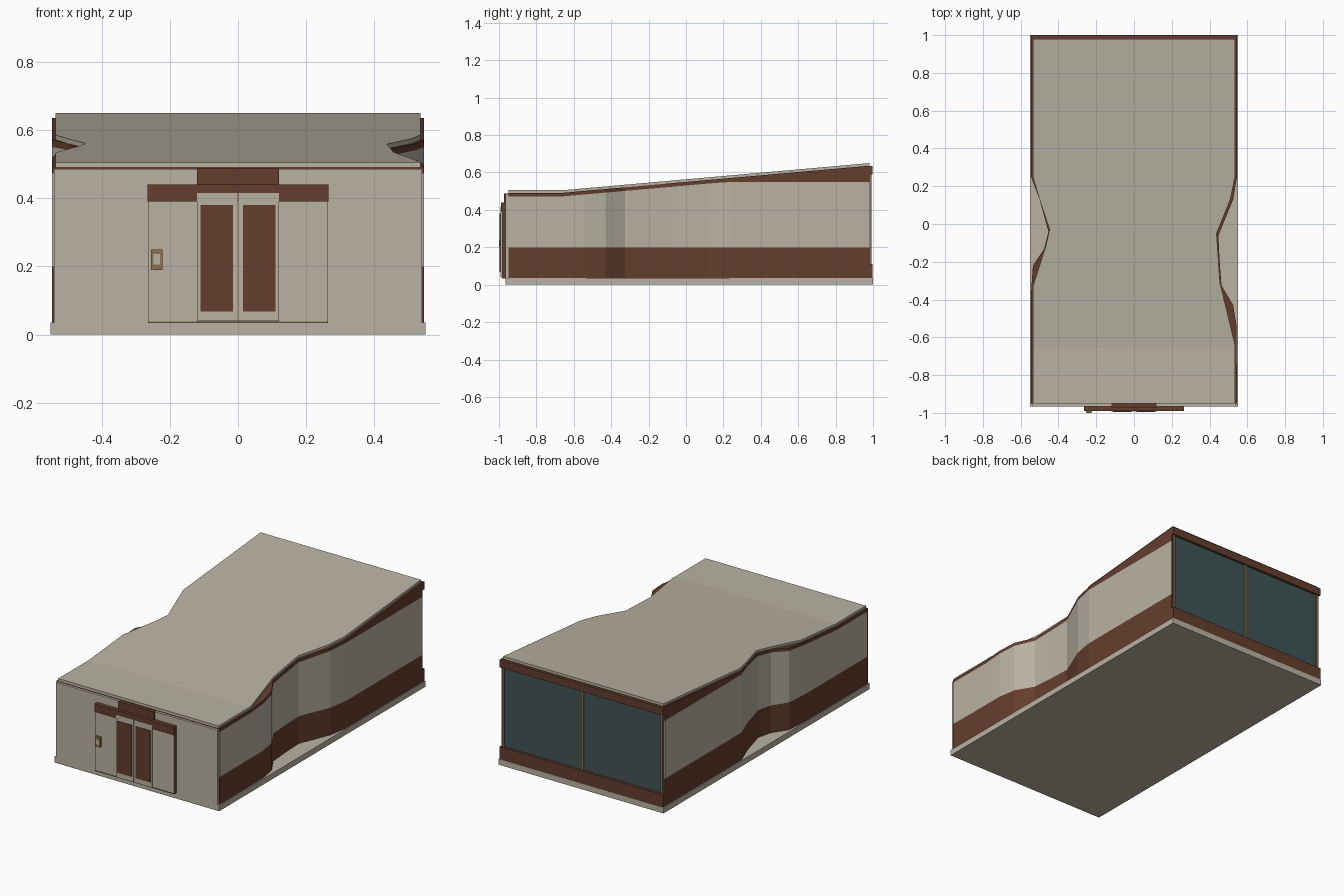
import bpy
import bmesh

cube = bpy.data.objects.get("Cube")
if cube:
    bpy.data.objects.remove(cube, do_unlink=True)


def material(name, rgb):
    m = bpy.data.materials.new(name)
    m.use_nodes = True
    m.diffuse_color = (*rgb, 1)
    m.node_tree.nodes["Principled BSDF"].inputs["Base Color"].default_value = (*rgb, 1)
    return m


CREAM = material("cream plaster", (0.49, 0.45, 0.37))
BROWN = material("brown trim", (0.13, 0.048, 0.026))
GLASS = material("teal glass", (0.052, 0.087, 0.092))
TAN = material("tan metal", (0.27, 0.17, 0.07))


def finish(bm, name, mats):
    bmesh.ops.recalc_face_normals(bm, faces=bm.faces)
    mesh = bpy.data.meshes.new(name)
    bm.to_mesh(mesh)
    bm.free()
    for m in mats:
        mesh.materials.append(m)
    obj = bpy.data.objects.new(name, mesh)
    bpy.context.collection.objects.link(obj)
    return obj


def box(name, mat, x, y, z):
    """Box from (low, high) ranges."""
    bm = bmesh.new()
    bmesh.ops.create_cube(bm, size=1)
    for v in bm.verts:
        for i, (low, high) in enumerate((x, y, z)):
            v.co[i] = low if v.co[i] < 0 else high
    return finish(bm, name, [mat])


def lerp_path(path, y):
    """Half width of a side at depth y; path is (y, width) from front to back."""
    for (y0, w0), (y1, w1) in zip(path, path[1:]):
        if y <= y1:
            return w0 + (w1 - w0) * (y - y0) / (y1 - y0)
    return path[-1][1]


def roof_z(y):
    return 0.505 + max(0, y + 0.66) * 0.0884


def roof_under(y):
    return roof_z(y) - 0.014


def band_top(y):
    return min(roof_z(y) - 0.033, 0.55)


def loft(name, left, right, levels, mats, band_index):
    """Stack of height levels over a plan with two wavy sides."""
    ys = sorted({p[0] for p in left + right} | {-0.66})
    bm = bmesh.new()
    grid = []
    for level in levels:
        rows = [[bm.verts.new((s * lerp_path(path, y), y, level(y))) for y in ys]
                for s, path in ((1, left), (-1, right))]
        grid.append(rows)

    def quad(a, b, c, d, index):
        bm.faces.new((a, b, c, d)).material_index = index

    n = len(ys)
    for k in range(len(levels) - 1):
        low, high = grid[k], grid[k + 1]
        for s in (0, 1):
            for i in range(n - 1):
                quad(low[s][i], low[s][i + 1], high[s][i + 1], high[s][i], band_index[k])
        for i in (0, n - 1):
            quad(low[0][i], low[1][i], high[1][i], high[0][i], band_index[k])
    for rows in (grid[0], grid[-1]):
        for i in range(n - 1):
            quad(rows[0][i], rows[0][i + 1], rows[1][i + 1], rows[1][i], band_index[-1])
    return finish(bm, name, mats)


# Floor slab
box("floor_slab", CREAM, (-0.55, 0.55), (-0.965, 1.0), (0, 0.035))

# Pinched side walls: brown plinth, cream band, brown fascia
wall_left = [(-0.95, 0.545), (-0.54, 0.543), (-0.43, 0.525), (-0.325, 0.463), (-0.195, 0.453),
             (-0.06, 0.447), (0.13, 0.525), (0.25, 0.545), (0.98, 0.545)]
wall_right = [(-0.95, 0.545), (-0.36, 0.545), (-0.22, 0.535), (-0.13, 0.475), (-0.04, 0.453),
              (0.13, 0.5), (0.25, 0.545), (0.98, 0.545)]
loft("side_walls", wall_left, wall_right,
     [lambda y: 0.034, lambda y: 0.2, band_top, roof_under],
     [CREAM, BROWN], [1, 0, 1])

# Roof sheet with straighter bites in its sides
roof_left = [(-0.95, 0.535), (-0.64, 0.535), (-0.31, 0.455), (-0.05, 0.437), (0.13, 0.51),
             (0.25, 0.535), (0.98, 0.535)]
roof_right = [(-0.95, 0.535), (-0.33, 0.535), (-0.12, 0.468), (-0.03, 0.447), (0.14, 0.503),
              (0.25, 0.535), (0.98, 0.535)]
loft("roof", roof_left, roof_right,
     [lambda y: roof_z(y) - 0.016, roof_z], [CREAM], [0])

# Front wall and entrance surround
box("front_wall", CREAM, (-0.54, 0.54), (-0.965, -0.945), (0.035, 0.486))
box("entrance_sign_panel", BROWN, (-0.12, 0.12), (-0.972, -0.944), (0.42, 0.487))
box("entrance_canopy", BROWN, (-0.265, 0.265), (-0.99, -0.96), (0.39, 0.44))
for side, s in (("left", 1), ("right", -1)):
    def span(a, b):
        return tuple(sorted((s * a, s * b)))

    # Entrance side panel with a cream facing
    box(side + "_entrance_panel", BROWN, span(0.12, 0.264), (-0.981, -0.964), (0.035, 0.39))
    box(side + "_panel_facing", CREAM, span(0.12, 0.264), (-0.985, -0.981), (0.037, 0.39))
    # Sliding door leaf and its pane
    box(side + "_door", CREAM, span(0.002, 0.12), (-0.993, -0.964), (0.04, 0.415))
    box(side + "_door_pane", BROWN, span(0.014, 0.11), (-0.996, -0.993), (0.068, 0.38))
    # Rear corner post
    box(side + "_rear_post", TAN, span(0.522, 0.536), (0.978, 0.991), (0.11, 0.59))
box("door_gap", TAN, (-0.002, 0.002), (-0.99, -0.964), (0.04, 0.415))
box("door_sill", TAN, (-0.264, 0.264), (-0.987, -0.964), (0.034, 0.038))

# Entry keypad
box("keypad_frame", TAN, (-0.255, -0.222), (-0.997, -0.984), (0.19, 0.25))
box("keypad_face", CREAM, (-0.248, -0.229), (-1.0, -0.997), (0.205, 0.236))

# Glazed rear wall
box("rear_glass", GLASS, (-0.54, 0.54), (0.97, 0.983), (0.1, 0.595))
box("rear_middle_post", TAN, (-0.008, 0.008), (0.978, 0.991), (0.11, 0.59))
box("rear_sill", BROWN, (-0.545, 0.545), (0.975, 0.998), (0.035, 0.11))
box("rear_header", BROWN, (-0.545, 0.545), (0.975, 0.998), (0.588, 0.634))
